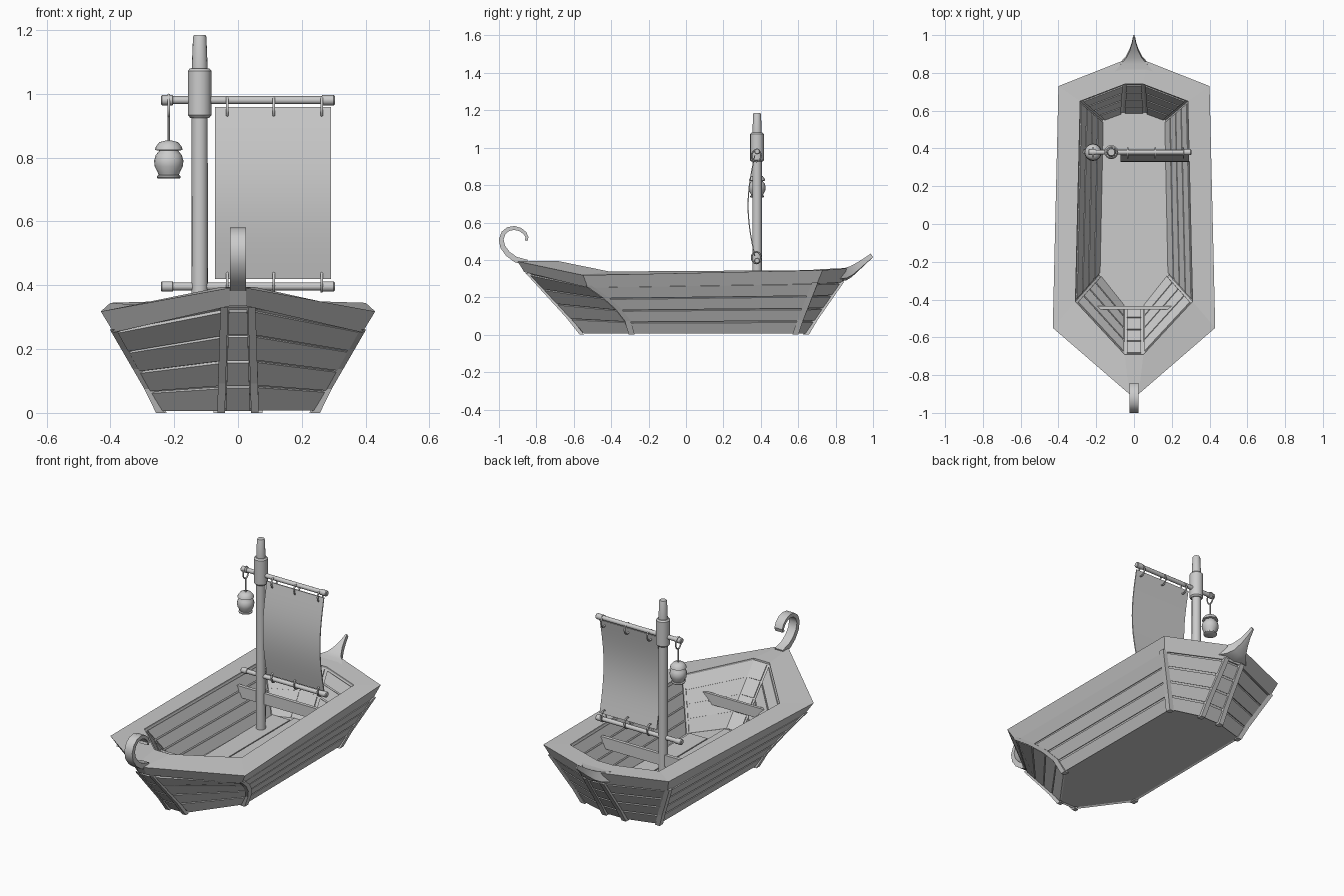
import bpy, bmesh, math
from mathutils import Vector as V

if "Cube" in bpy.data.objects:
    bpy.data.objects.remove(bpy.data.objects["Cube"])


def finish(name, bm, smooth=None):
    bmesh.ops.recalc_face_normals(bm, faces=bm.faces)
    me = bpy.data.meshes.new(name)
    bm.to_mesh(me)
    bm.free()
    ob = bpy.data.objects.new(name, me)
    bpy.context.collection.objects.link(ob)
    if smooth:
        bpy.ops.object.select_all(action='DESELECT')
        ob.select_set(True)
        bpy.context.view_layer.objects.active = ob
        bpy.ops.object.shade_smooth_by_angle(angle=math.radians(smooth))
    return ob


def loft(name, rings, caps=True, loop=False, smooth=None):
    bm = bmesh.new()
    vs = [[bm.verts.new(p) for p in r] for r in rings]
    n = len(vs[0])
    pairs = list(zip(vs, vs[1:])) + ([(vs[-1], vs[0])] if loop else [])
    for a, b in pairs:
        for i in range(n):
            j = (i + 1) % n
            bm.faces.new((a[i], a[j], b[j], b[i]))
    if caps and not loop:
        bm.faces.new(vs[0])
        bm.faces.new(vs[-1])
    return finish(name, bm, smooth)


def lathe(name, prof, center, axis='z', seg=16, smooth=40):
    rings = []
    for r, h in prof:
        ring = []
        for i in range(seg):
            a = math.tau * i / seg
            u, w = r * math.cos(a), r * math.sin(a)
            ring.append(V(center) + (V((u, w, h)) if axis == 'z' else V((h, u, w))))
        rings.append(ring)
    return loft(name, rings, smooth=smooth)


def box(name, x0, x1, y0, y1, z0, z1):
    return loft(name, [[(x0, y0, z), (x1, y0, z), (x1, y1, z), (x0, y1, z)] for z in (z0, z1)])


def tie(name, x, y, z, ry, rz, t):
    rings = []
    for i in range(16):
        a = math.tau * i / 16
        d = V((0, math.cos(a), math.sin(a)))
        c = V((x, y + ry * d.y, z + rz * d.z))
        rings.append([c + t * (math.cos(b) * d + math.sin(b) * V((1, 0, 0)))
                      for b in [math.tau * k / 6 for k in range(6)]])
    return loft(name, rings, loop=True, smooth=60)


def outline(half):
    # half outline (bow, front corner, back corner, stern) mirrored into a loop
    return [V(p) for p in half] + [V((-p[0], p[1], p[2])) for p in reversed(half)]


def levels(bottom, top, n, bow_power=1.0):
    rings = []
    for k in range(n + 1):
        t = k / n
        ring = []
        for i, (a, b) in enumerate(zip(bottom, top)):
            p = a.lerp(b, t)
            if i in (1, 6):
                p.y = a.y + (b.y - a.y) * t ** bow_power
            ring.append(p)
        rings.append(ring)
    return rings


def planks(name, rings, thick, gap, side=0.012):
    bm = bmesh.new()
    for lo, hi in zip(rings, rings[1:]):
        for i in range(8):
            j = (i + 1) % 8
            a0, b0, b1, a1 = lo[i], lo[j], hi[j], hi[i]
            s = min(0.2, side / (b0 - a0).length)
            g = gap / (a1 - a0).length
            def at(u, v):
                return a0.lerp(b0, u).lerp(a1.lerp(b1, u), v)
            q = [at(s, 0), at(1 - s, 0), at(1 - s, 1 - g), at(s, 1 - g)]
            n = (q[1] - q[0]).cross(q[3] - q[0]).normalized()
            A = [bm.verts.new(p - n * thick * 0.2) for p in q]
            B = [bm.verts.new(p + n * thick) for p in q]
            bm.faces.new(A)
            bm.faces.new(B)
            for k in range(4):
                m = (k + 1) % 4
                bm.faces.new((A[k], A[m], B[m], B[k]))
    return finish(name, bm)


# hull shell and outer planks
bot = outline([(.05, -.55, .012), (.24, -.29, .012), (.235, .585, .012), (.06, .635, .012)])
top = outline([(.04, -.84, .33), (.385, -.52, .262), (.37, .69, .28), (.05, .825, .285)])
outer = levels(bot, top, 4, 1.7)
loft("hull_shell", outer, caps=False)
loft("hull_bottom", [bot, [p + V((0, 0, .02)) for p in bot]])
planks("hull_planks", outer, .010, .010)

# posts covering the plank joints
for i in range(8):
    path = [r[i].copy() for r in outer]
    out = V((path[0].x, 0, 0)).normalized() * .003
    hx, hy = (.012, .012) if i in (0, 7) else (.014, .016)
    rings = []
    for k, p in enumerate(path):
        p = p + out
        z = 0 if k == 0 else p.z
        oy = -.006 if i in (0, 7) else (.006 if i in (3, 4) else 0)
        rings.append([(p.x + a * hx, p.y + oy + b * hy, z)
                      for a, b in ((-1, -1), (1, -1), (1, 1), (-1, 1))])
    loft("hull_post", rings)

# wide rim around the top
ro = outline([(.025, -.90, .392), (.43, -.55, .318), (.40, .73, .345), (.07, .86, .355)])
ri = outline([(.05, -.69, .395), (.31, -.41, .338), (.285, .65, .345), (.05, .74, .352)])
rib = [p - V((0, 0, .045)) for p in ri]
rob = outline([(.025, -.865, .335), (.39, -.525, .252), (.372, .70, .272), (.05, .835, .28)])
loft("rim", [ro, ri, rib, rob], loop=True)

# inner walls and floor
ib = outline([(.05, -.44, .085), (.185, -.27, .085), (.168, .55, .085), (.06, .59, .085)])
inner = levels(ib, [p - V((0, 0, .01)) for p in ri], 4)
loft("inner_walls", inner, caps=False)
planks("inner_planks", inner, -.006, .008)
loft("floor", [ib, [p - V((0, 0, .015)) for p in ib]])
box("floor_board_middle", -.047, .047, -.42, .58, .08, .092)
for s in (-1, 1):
    a, b = sorted((s * .053, s * .165))
    box("floor_board_side", a, b, -.27, .55, .08, .092)

# cross boards
box("front_cross_board", -.22, .20, -.452, -.435, .20, .26)
box("mast_cross_board", -.27, .28, .375, .395, .235, .30)

# curled bow ornament
curl = [(-.85, .385), (-.91, .402), (-.952, .432), (-.98, .47), (-.988, .51), (-.975, .545),
        (-.95, .565), (-.918, .571), (-.885, .562), (-.86, .542), (-.85, .52), (-.855, .503)]
rings = []
for i, (y, z) in enumerate(curl):
    a, b = curl[max(i - 1, 0)], curl[min(i + 1, len(curl) - 1)]
    n = V((0, -(b[1] - a[1]), b[0] - a[0])).normalized()
    h, w = .016 - .0008 * i, .025
    c = V((0, y, z))
    rings.append([c + V((sx * w, 0, 0)) + n * h * sn for sx, sn in ((-1, -1), (1, -1), (1, 1), (-1, 1))])
loft("bow_curl", rings, smooth=35)

# pointed stern ornament: y, half width, bottom, top
tail = [(.82, .10, .285, .353), (.86, .068, .29, .357), (.89, .042, .308, .366),
        (.93, .022, .345, .388), (.965, .011, .378, .41), (1.0, .004, .41, .434)]
loft("stern_point", [[(-w, y, b + .2 * (t - b)), (0, y - .004, b), (w, y, b + .2 * (t - b)),
                      (w, y - .012, t), (-w, y - .012, t)] for y, w, b, t in tail], smooth=30)

# mast with collar
MX, MY = -.12, .38
lathe("mast", [(.026, .085), (.025, .95), (.025, 1.08), (.021, 1.178), (.018, 1.185)], (MX, MY, 0))
lathe("mast_collar", [(.030, .925), (.037, .933), (.037, 1.072), (.030, 1.08)], (MX, MY, 0))

# yard and boom with thicker ends, and sail ties
for name, z, tz in (("yard", .98, .957), ("boom", .396, .412)):
    lathe(name, [(.012, -.242), (.016, -.238), (.016, -.205), (.0125, -.203), (.0125, .262),
                 (.016, .264), (.016, .300), (.012, .304)], (0, MY, z), 'x', 12)
    for x in (-.033, .112, .262):
        tie(name + "_tie", x, MY - .004, tz, .025, .031, .0045)

# billowed sail
rows = []
for k in range(15):
    t = k / 14
    z = .42 + .538 * t
    y = .368 - .036 * math.sin(math.pi * t)
    rows.append([(-.072, y - .003, z), (.292, y - .003, z), (.292, y + .003, z), (-.072, y + .003, z)])
loft("sail", rows, smooth=40)

# hanging lantern
LX = -.217
tie("lantern_hook", LX, MY, .963, .024, .034, .004)
lathe("lantern_rod", [(.004, .845), (.004, .932)], (LX, MY, 0), seg=8)
lathe("lantern_roof", [(.012, .853), (.030, .848), (.040, .835), (.044, .824), (.030, .822)], (LX, MY, 0))
lathe("lantern_body", [(.030, .828), (.031, .82), (.041, .808), (.046, .79), (.044, .772),
                       (.034, .752), (.030, .742)], (LX, MY, 0))
lathe("lantern_base", [(.034, .735), (.037, .737), (.037, .742), (.032, .746)], (LX, MY, 0))
